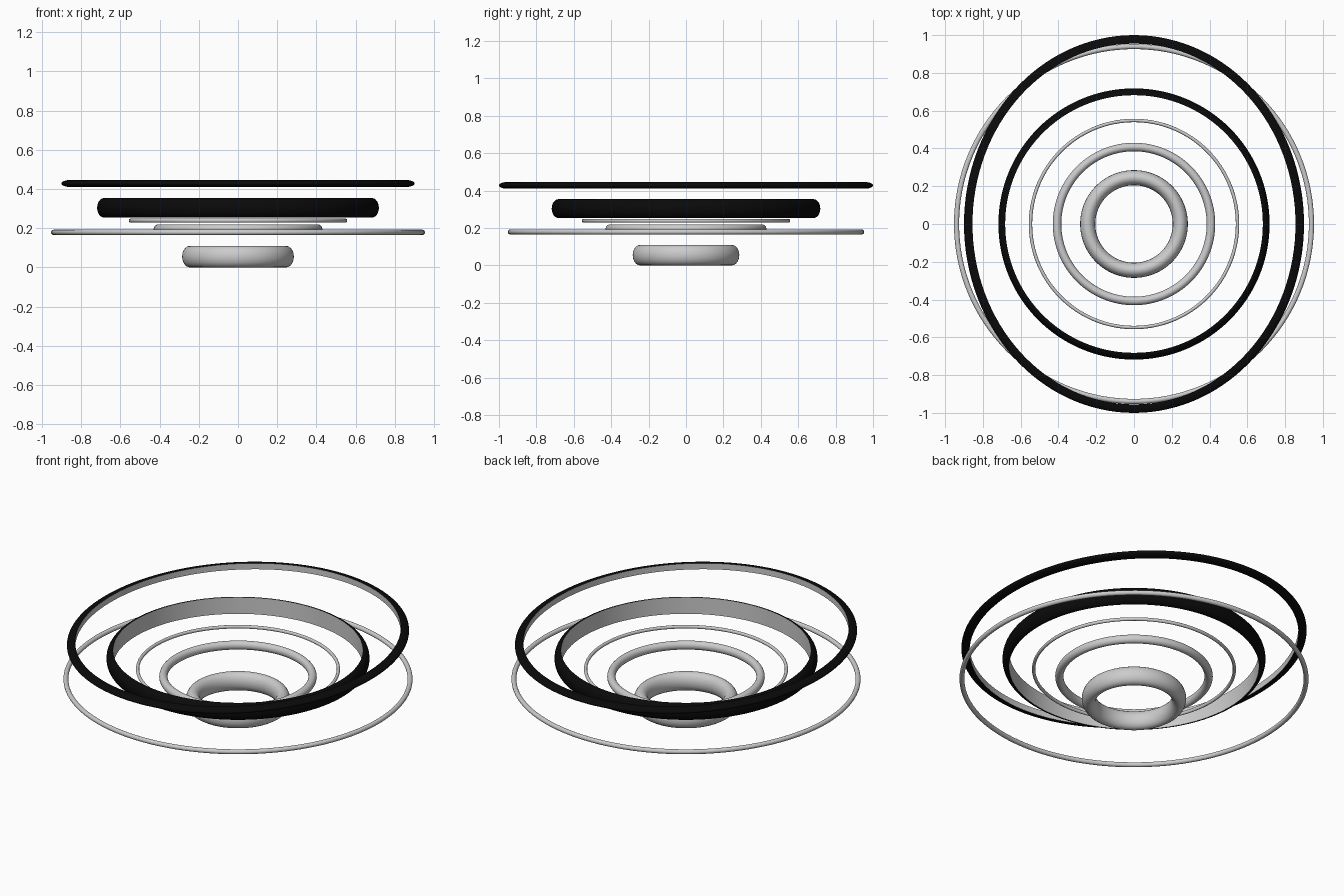
import bpy, bmesh
from math import pi, cos, sin

if "Cube" in bpy.data.objects:
    bpy.data.objects.remove(bpy.data.objects["Cube"])

SEGMENTS = 128

black = bpy.data.materials.new("black")
black.diffuse_color = (0.003, 0.003, 0.003, 1)
black.use_nodes = True
black.node_tree.nodes["Principled BSDF"].inputs["Base Color"].default_value = black.diffuse_color
grey = bpy.data.materials.new("grey")
grey.diffuse_color = (0.6, 0.6, 0.6, 1)
grey.use_nodes = True
grey.node_tree.nodes["Principled BSDF"].inputs["Base Color"].default_value = grey.diffuse_color


def make_ring(name, rx, ry, z, depth, half_h, band=False, steps=20):
    """Sweep an elliptical section around an oval; rx, ry are outer radii.
    band=True uses a half ellipse: black rounded outside, flat grey inner wall."""
    bm = bmesh.new()
    if band:
        angles = [-pi / 2 + pi * j / steps for j in range(steps + 1)]
    else:
        angles = [2 * pi * j / steps for j in range(steps)]
    section = [(depth * (cos(a) - 1), half_h * sin(a)) for a in angles]
    loops = []
    for i in range(SEGMENTS):
        t = 2 * pi * i / SEGMENTS
        loops.append([bm.verts.new(((rx + dr) * cos(t), (ry + dr) * sin(t), z + dz))
                      for dr, dz in section])
    n = len(section)
    for i in range(SEGMENTS):
        a, b = loops[i], loops[(i + 1) % SEGMENTS]
        for j in range(n):
            k = (j + 1) % n
            face = bm.faces.new((a[j], b[j], b[k], a[k]))
            face.smooth = True
            if band and k != 0:
                face.material_index = 1          # rounded outside is black
    if band:
        # crisp rims between the outside and the inner wall
        for e in bm.edges:
            if len({f.material_index for f in e.link_faces}) > 1:
                e.smooth = False
    mesh = bpy.data.meshes.new(name)
    bm.to_mesh(mesh)
    bm.free()
    if band:
        mesh.materials.append(grey)
        mesh.materials.append(black)
    obj = bpy.data.objects.new(name, mesh)
    bpy.context.collection.objects.link(obj)
    return obj


# Solid rings, smallest at the bottom
make_ring("base_ring", 0.285, 0.285, 0.055, 0.04, 0.055)
make_ring("second_ring", 0.43, 0.43, 0.194, 0.0225, 0.025)
make_ring("thin_ring", 0.557, 0.557, 0.239, 0.009, 0.010)
make_ring("wide_ring", 0.953, 0.953, 0.179, 0.0135, 0.0135)

# Half-round bands with a black outside
make_ring("tall_band", 0.718, 0.718, 0.304, 0.036, 0.05, band=True)
make_ring("top_oval_band", 0.90, 1.0, 0.428, 0.045, 0.018, band=True)
